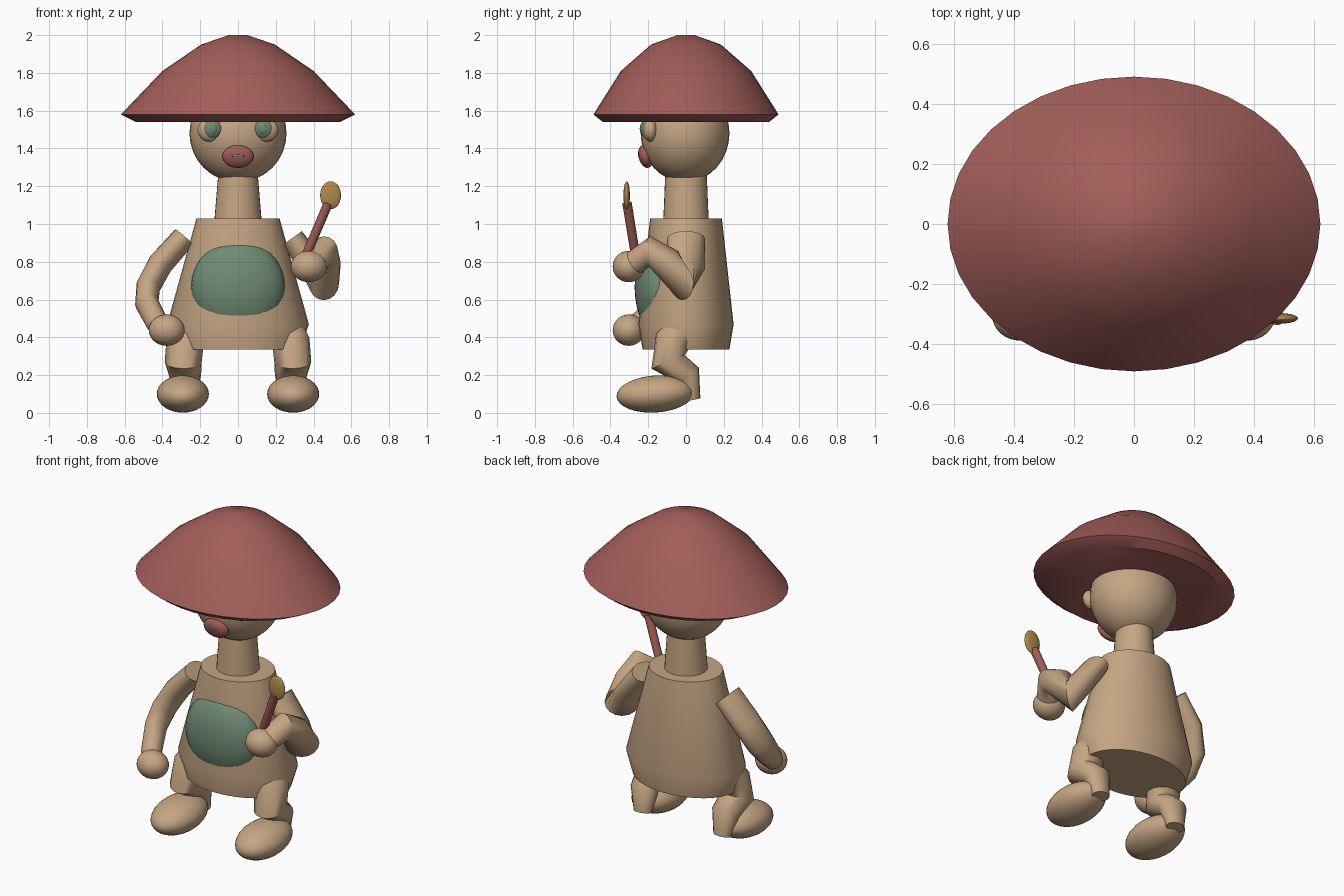
import bpy, bmesh, math
from mathutils import Vector

cube = bpy.data.objects.get("Cube")
if cube:
    bpy.data.objects.remove(cube, do_unlink=True)


def material(name, rgb):
    m = bpy.data.materials.new(name)
    m.use_nodes = True
    color = (*rgb, 1)
    m.diffuse_color = color
    m.node_tree.nodes["Principled BSDF"].inputs["Base Color"].default_value = color
    return m


TAN = material("tan skin", (0.56, 0.38, 0.23))
RED = material("dusty red", (0.36, 0.112, 0.1))
GREEN = material("sage green", (0.16, 0.255, 0.175))
GOLD = material("ochre", (0.43, 0.25, 0.07))


def finish(bm, name, mat, angle=40):
    bmesh.ops.recalc_face_normals(bm, faces=bm.faces[:])
    mesh = bpy.data.meshes.new(name)
    bm.to_mesh(mesh)
    bm.free()
    mesh.materials.append(mat)
    obj = bpy.data.objects.new(name, mesh)
    bpy.context.collection.objects.link(obj)
    bpy.ops.object.select_all(action="DESELECT")
    obj.select_set(True)
    bpy.context.view_layer.objects.active = obj
    bpy.ops.object.shade_smooth_by_angle(angle=math.radians(angle))
    return obj


def loft(rings, name, mat, angle=40):
    """Skin a list of equal vertex rings and cap both ends."""
    bm = bmesh.new()
    loops = [[bm.verts.new(p) for p in ring] for ring in rings]
    n = len(loops[0])
    for a, b in zip(loops, loops[1:]):
        for i in range(n):
            j = (i + 1) % n
            bm.faces.new((a[i], a[j], b[j], b[i]))
    bm.faces.new(loops[0][::-1])
    bm.faces.new(loops[-1])
    return finish(bm, name, mat, angle)


def ring(center, u, v, n):
    c = Vector(center)
    steps = [math.tau * i / n for i in range(n)]
    return [c + u * math.cos(t) + v * math.sin(t) for t in steps]


def turned(name, mat, profile, n=32, angle=40):
    """Upright shape from (x radius, y radius, z) levels."""
    return loft([ring((0, 0, z), Vector((rx, 0, 0)), Vector((0, ry, 0)), n)
                 for rx, ry, z in profile], name, mat, angle)


def tube(name, mat, path, n=16, angle=50):
    """Limb along (x, y, z, radius a, radius b) stations."""
    pts = [Vector(p[:3]) for p in path]
    dirs = [(b - a).normalized() for a, b in zip(pts, pts[1:])]
    rings = []
    for i, p in enumerate(path):
        t = (dirs[max(i - 1, 0)] + dirs[min(i, len(dirs) - 1)]).normalized()
        u = (Vector((1, 0, 0)) - t * t.x).normalized()
        rings.append(ring(pts[i], u * p[3], t.cross(u) * p[4], n))
    return loft(rings, name, mat, angle)


def ball(name, mat, center, radii, tilt=(0, 0, 0), seg=32):
    bm = bmesh.new()
    bmesh.ops.create_uvsphere(bm, u_segments=seg, v_segments=seg // 2, radius=1)
    bmesh.ops.scale(bm, vec=radii, verts=bm.verts)
    obj = finish(bm, name, mat, 60)
    obj.location = center
    obj.rotation_euler = [math.radians(a) for a in tilt]
    return obj


# Hat: wide oval cap with a bevelled rim
turned("hat", RED, [(0.54, 0.44, 1.54), (0.62, 0.49, 1.58), (0.40, 0.345, 1.81),
                    (0.195, 0.185, 1.95), (0.05, 0.045, 2.0)], 36, 33)

# Head, neck and torso
ball("head", TAN, (0, -0.005, 1.48), (0.257, 0.235, 0.258))
turned("neck", TAN, [(0.125, 0.12, 1.02), (0.105, 0.11, 1.26)])
turned("torso", TAN, [(0.33, 0.23, 0.335), (0.375, 0.252, 0.47), (0.22, 0.19, 1.03)])
ball("belly_patch", GREEN, (0, -0.142, 0.665), (0.248, 0.13, 0.255))

# Face
ball("muzzle", RED, (0, -0.215, 1.357), (0.083, 0.036, 0.062), (15, 0, 0))
ball("mouth", GREEN, (0, -0.247, 1.362), (0.038, 0.008, 0.007), seg=16)

for side, s in (("left", 1), ("right", -1)):
    # Eyes: socket, iris and raised pupil
    ball(side + "_eye_socket", TAN, (s * 0.148, -0.188, 1.497), (0.066, 0.04, 0.062))
    ball(side + "_iris", GREEN, (s * 0.135, -0.208, 1.503), (0.05, 0.032, 0.05))
    ball(side + "_pupil", GREEN, (s * 0.132, -0.225, 1.505), (0.026, 0.02, 0.035))
    # Legs and feet
    tube(side + "_leg", TAN, [(s * 0.24, 0.0, 0.48, 0.09, 0.1),
                              (s * 0.28, -0.07, 0.38, 0.1, 0.095),
                              (s * 0.29, -0.095, 0.27, 0.098, 0.095),
                              (s * 0.28, 0.01, 0.2, 0.085, 0.07),
                              (s * 0.275, 0.035, 0.07, 0.055, 0.042)])
    ball(side + "_foot", TAN, (s * 0.292, -0.162, 0.1), (0.138, 0.206, 0.098), (4, 0, 0))

# Hanging right arm
tube("right_arm", TAN, [(-0.285, 0.0, 0.93, 0.063, 0.1),
                        (-0.41, -0.01, 0.79, 0.068, 0.095),
                        (-0.475, -0.05, 0.67, 0.064, 0.088),
                        (-0.483, -0.12, 0.58, 0.062, 0.075),
                        (-0.43, -0.24, 0.48, 0.06, 0.06),
                        (-0.39, -0.29, 0.45, 0.055, 0.055)])
ball("right_hand", TAN, (-0.377, -0.303, 0.438), (0.095, 0.085, 0.083))

# Bent left arm
tube("left_arm", TAN, [(0.287, 0.0, 0.925, 0.063, 0.1),
                       (0.40, 0.0, 0.77, 0.07, 0.1),
                       (0.455, -0.02, 0.685, 0.1, 0.088),
                       (0.462, -0.1, 0.795, 0.082, 0.085),
                       (0.455, -0.19, 0.855, 0.078, 0.08),
                       (0.40, -0.28, 0.79, 0.065, 0.065)])
ball("left_hand", TAN, (0.375, -0.303, 0.775), (0.095, 0.085, 0.083))

# Brush held in the left hand
tube("brush_handle", RED, [(0.345, -0.262, 0.8, 0.024, 0.024),
                           (0.478, -0.312, 1.11, 0.025, 0.025)])
ball("brush_tip", GOLD, (0.49, -0.314, 1.152), (0.055, 0.017, 0.074))
